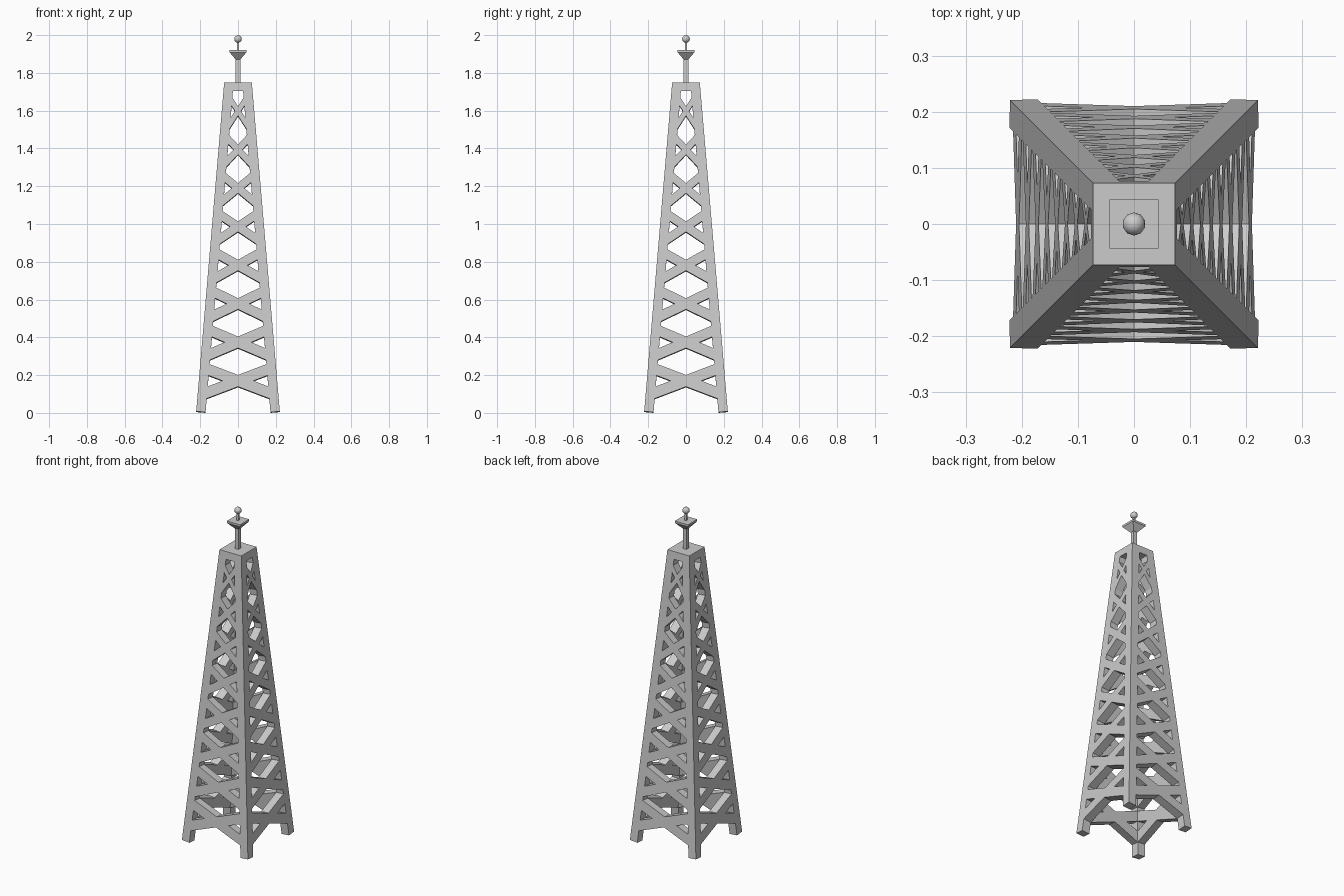
import bpy, bmesh, math
from mathutils import Vector, Matrix

if "Cube" in bpy.data.objects:
    bpy.data.objects.remove(bpy.data.objects["Cube"])

SLOPE = 0.0851      # inward lean of each face
T = 0.05            # thickness of legs and braces


def half(z):
    return 0.222 - SLOPE * z


def new_object(name, bm):
    bmesh.ops.recalc_face_normals(bm, faces=bm.faces)
    mesh = bpy.data.meshes.new(name)
    bm.to_mesh(mesh)
    bm.free()
    ob = bpy.data.objects.new(name, mesh)
    bpy.context.collection.objects.link(ob)
    return ob


def loft(bm, a, b):
    va = [bm.verts.new(p) for p in a]
    vb = [bm.verts.new(p) for p in b]
    n = len(va)
    bm.faces.new(va)
    bm.faces.new(vb)
    for i in range(n):
        bm.faces.new((va[i], va[(i + 1) % n], vb[(i + 1) % n], vb[i]))


def square(h, z):
    return [(-h, -h, z), (h, -h, z), (h, h, z), (-h, h, z)]


def stack(name, levels):
    """Square tower section through (half width, z) levels."""
    bm = bmesh.new()
    rings = [[bm.verts.new(p) for p in square(h, z)] for h, z in levels]
    bm.faces.new(rings[0])
    bm.faces.new(rings[-1])
    for a, b in zip(rings, rings[1:]):
        for i in range(4):
            j = (i + 1) % 4
            bm.faces.new((a[i], a[j], b[j], b[i]))
    return new_object(name, bm)


# Four leaning legs, feet cut square to the leg
def leg_ring(z, tilt):
    ring = []
    for dx, dy in ((0, 0), (T, 0), (T, T), (0, T)):
        zz = z + tilt * (2 * T - dx - dy) * SLOPE
        ring.append((-half(zz) + dx, -half(zz) + dy, zz))
    return ring


for k in range(4):
    bm = bmesh.new()
    loft(bm, leg_ring(0, 1), leg_ring(1.745, 0))
    bm.transform(Matrix.Rotation(k * math.pi / 2, 4, 'Z'))
    new_object(f"leg_{k + 1}", bm)

# Eight cross braces on each of the four faces
inward = Vector((0, 1, -SLOPE)).normalized() * T
for k in range(4):
    bm = bmesh.new()
    for i in range(8):
        zc = 0.17 + 0.204 * i
        t = (0.062 - 0.0016 * i) / 2
        s = 0.061 / (half(zc) - 0.047)
        xe = half(zc) - 0.035
        for sign in (-1, 1):
            pts = [(-xe, -sign * s * xe - t), (xe, sign * s * xe - t),
                   (xe, sign * s * xe + t), (-xe, -sign * s * xe + t)]
            outer = [Vector((x, -half(zc + z), zc + z)) for x, z in pts]
            loft(bm, outer, [p + inward for p in outer])
    bm.transform(Matrix.Rotation(k * math.pi / 2, 4, 'Z'))
    new_object(f"cross_braces_{k + 1}", bm)

# Top block, mast, flared platform and upper rod
stack("top_block", [(half(1.705), 1.705), (half(1.75), 1.75)])
stack("mast", [(0.012, 1.745), (0.012, 1.885)])
stack("platform", [(0.013, 1.872), (0.044, 1.908), (0.044, 1.92)])
stack("upper_rod", [(0.006, 1.915), (0.006, 1.975)])

# Ball finial
bm = bmesh.new()
bmesh.ops.create_icosphere(bm, subdivisions=2, radius=0.0205,
                           matrix=Matrix.Translation((0, 0, 1.9795)))
for f in bm.faces:
    f.smooth = True
new_object("ball_finial", bm)
